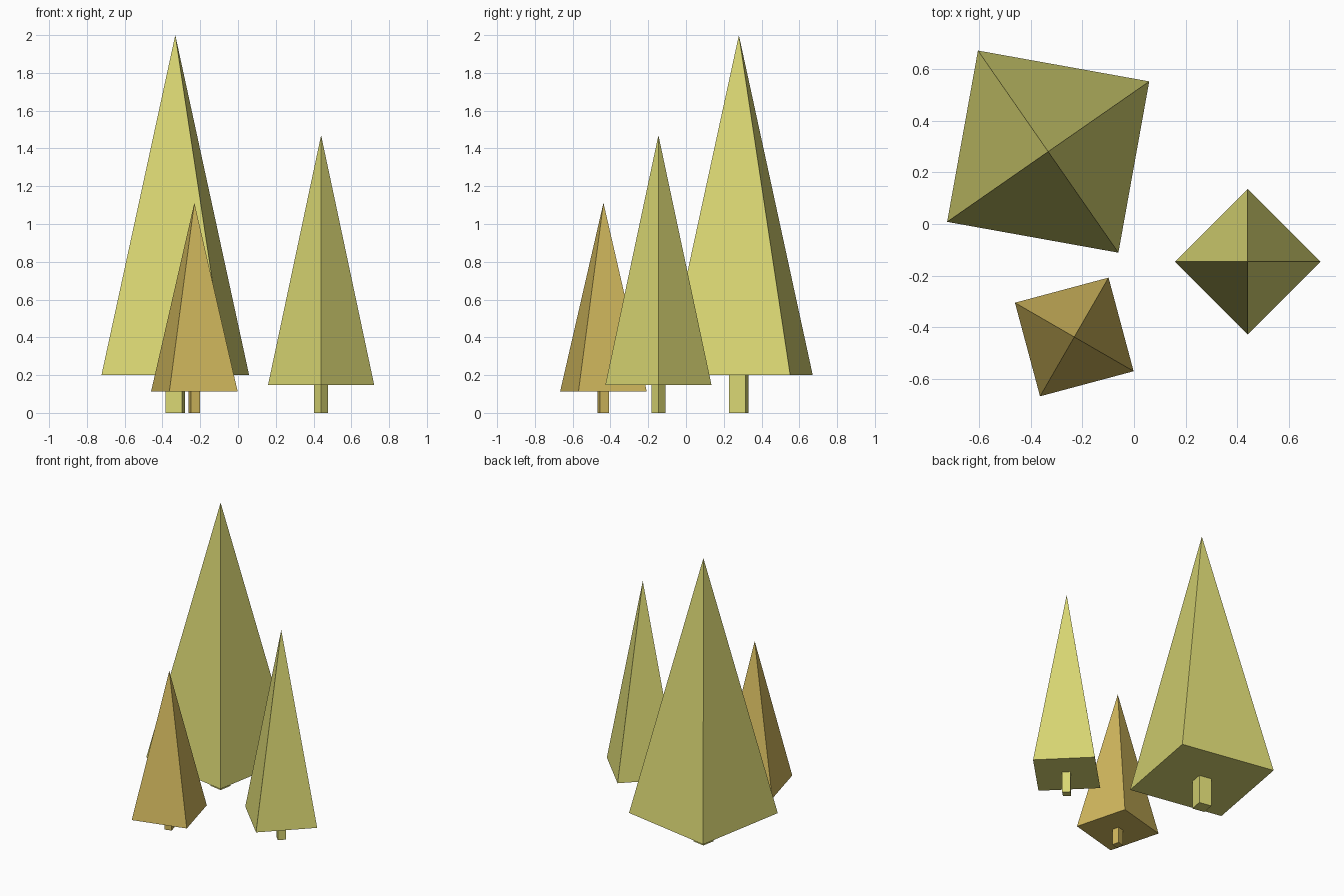
import bpy
import bmesh
from math import cos, sin, radians, pi

if "Cube" in bpy.data.objects:
    bpy.data.objects.remove(bpy.data.objects["Cube"])


def material(name, color):
    m = bpy.data.materials.new(name)
    m.diffuse_color = (*color, 1)
    m.use_nodes = True
    m.node_tree.nodes["Principled BSDF"].inputs["Base Color"].default_value = m.diffuse_color
    return m


green = material("yellow_green", (0.69, 0.67, 0.17))
ochre = material("ochre", (0.64, 0.48, 0.11))


def tree(name, center, radius, base, top, angle, mat):
    """Four-sided tree: trunk, flat underside and crown in one closed surface."""
    bm = bmesh.new()
    trunk = radius * 0.133

    def ring(r, z):
        return [bm.verts.new((r * cos(radians(angle) + i * pi / 2),
                              r * sin(radians(angle) + i * pi / 2), z))
                for i in range(4)]

    # trunk foot, trunk top, crown rim
    rings = [ring(trunk, 0), ring(trunk, base), ring(radius, base)]
    apex = bm.verts.new((0, 0, top))
    bm.faces.new(rings[0][::-1])
    for i in range(4):
        j = (i + 1) % 4
        for a, b in zip(rings, rings[1:]):
            bm.faces.new((a[i], a[j], b[j], b[i]))
        bm.faces.new((rings[2][i], rings[2][j], apex))
    bmesh.ops.recalc_face_normals(bm, faces=bm.faces)

    mesh = bpy.data.meshes.new(name)
    bm.to_mesh(mesh)
    bm.free()
    mesh.materials.append(mat)
    ob = bpy.data.objects.new(name, mesh)
    ob.location = (*center, 0)
    bpy.context.collection.objects.link(ob)


tree("large_tree", (-0.332, 0.28), 0.476, 0.20, 2.00, 34.8, green)
tree("medium_tree", (0.44, -0.146), 0.281, 0.148, 1.47, 0, green)
tree("small_tree", (-0.231, -0.437), 0.265, 0.112, 1.112, 60, ochre)
